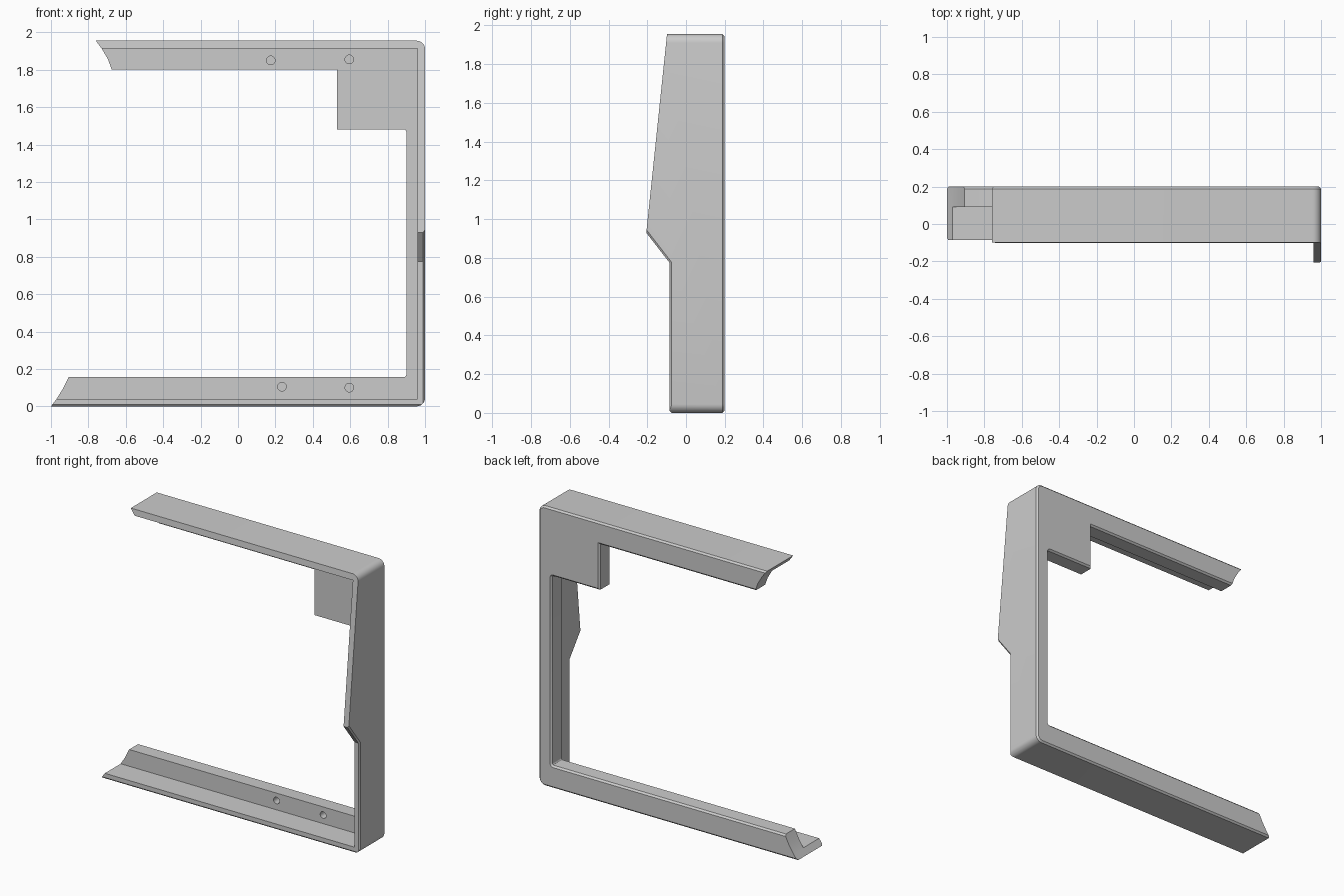
import bpy, bmesh, math
from mathutils import Matrix

cube = bpy.data.objects.get("Cube")
if cube:
    bpy.data.objects.remove(cube, do_unlink=True)

grey = bpy.data.materials.new("plain grey")
grey.use_nodes = True
colour = (0.6, 0.6, 0.6, 1)
grey.diffuse_color = colour
grey.node_tree.nodes["Principled BSDF"].inputs["Base Color"].default_value = colour


def prism(points, direction):
    """Solid from a closed 3D outline swept along a direction."""
    bm = bmesh.new()
    face = bm.faces.new([bm.verts.new(p) for p in points])
    swept = bmesh.ops.extrude_face_region(bm, geom=[face])["geom"]
    verts = [g for g in swept if isinstance(g, bmesh.types.BMVert)]
    bmesh.ops.translate(bm, verts=verts, vec=direction)
    bmesh.ops.recalc_face_normals(bm, faces=bm.faces)
    return bm


def bevel(bm, test, width, segments=1):
    edges = [e for e in bm.edges if test(*(v.co for v in e.verts))]
    bmesh.ops.bevel(bm, geom=edges, offset=width, segments=segments,
                    profile=0.5, affect='EDGES', clamp_overlap=True)


def make(name, bm):
    mesh = bpy.data.meshes.new(name)
    bm.to_mesh(mesh)
    bm.free()
    mesh.materials.append(grey)
    ob = bpy.data.objects.new(name, mesh)
    bpy.context.collection.objects.link(ob)
    return ob


def boolean(target, cutter, operation):
    cutter.hide_render = True
    mod = target.modifiers.new(cutter.name, 'BOOLEAN')
    mod.operation, mod.solver, mod.object = operation, 'EXACT', cutter
    bpy.context.view_layer.objects.active = target
    bpy.ops.object.modifier_apply(modifier=mod.name)
    bpy.data.objects.remove(cutter, do_unlink=True)


# Open frame outline with curved rail ends and a corner block
BACK, TOP = 0.2, 1.955
outline = [(-1, 0), (1, 0), (1, TOP), (-0.76, TOP), (-0.727, 1.91), (-0.695, 1.855),
           (-0.675, 1.8), (0.53, 1.8), (0.53, 1.48), (0.9, 1.48), (0.9, 0.157),
           (-0.905, 0.157), (-0.935, 0.096), (-0.968, 0.043)]
bm = prism([(x, BACK, z) for x, z in outline], (0, -0.5, 0))


def along_y(a, b):
    return abs(a.x - b.x) + abs(a.z - b.z) < 1e-4


bevel(bm, lambda a, b: along_y(a, b) and a.x > 0.99, 0.045, 6)
bevel(bm, lambda a, b: along_y(a, b) and 0.89 < a.x < 0.91, 0.012, 3)
# Chamfer around the back, leaving the rail ends sharp
bevel(bm, lambda a, b: min(a.y, b.y) > BACK - 1e-4 and a.x + b.x > -1.2, 0.013)
frame = make("frame", bm)

# Front recess leaves a thin outer wall and a thick back flange
recess = [(-1.5, 0.04), (0.96, 0.04), (0.96, 1.912), (-1.5, 1.912)]
boolean(frame, make("recess", prism([(x, -0.4, z) for x, z in recess], (0, 0.49, 0))),
        'DIFFERENCE')

# Side silhouette trims the wall front, with a chamfer on its lower outer edge
side = [(-0.085, -0.02), (-0.085, 0.775), (-0.205, 0.93), (-0.098, TOP), (-0.094, 2.0),
        (0.3, 2.0), (0.3, -0.02)]
bm = prism([(-1.2, y, z) for y, z in side], (2.22, 0, 0))
bevel(bm, lambda a, b: a.y < 0 and b.y < 0 and max(a.z, b.z) < 0.94
      and (min(a.x, b.x) > 1 or max(a.z, b.z) < 0), 0.03)
boolean(frame, make("side_trim", bm), 'INTERSECT')

# Blind screw holes in the front of the flange
bm = bmesh.new()
for x, z in [(0.175, 1.85), (0.595, 1.855), (0.235, 0.105), (0.595, 0.1)]:
    bmesh.ops.create_cone(bm, cap_ends=True, segments=24, radius1=0.023, radius2=0.023,
                          depth=0.12, matrix=Matrix.Translation((x, 0.08, z))
                          @ Matrix.Rotation(math.pi / 2, 4, 'X'))
boolean(frame, make("screw_holes", bm), 'DIFFERENCE')

bpy.ops.object.select_all(action='DESELECT')
frame.select_set(True)
bpy.context.view_layer.objects.active = frame
bpy.ops.object.shade_smooth_by_angle(angle=math.radians(30))
